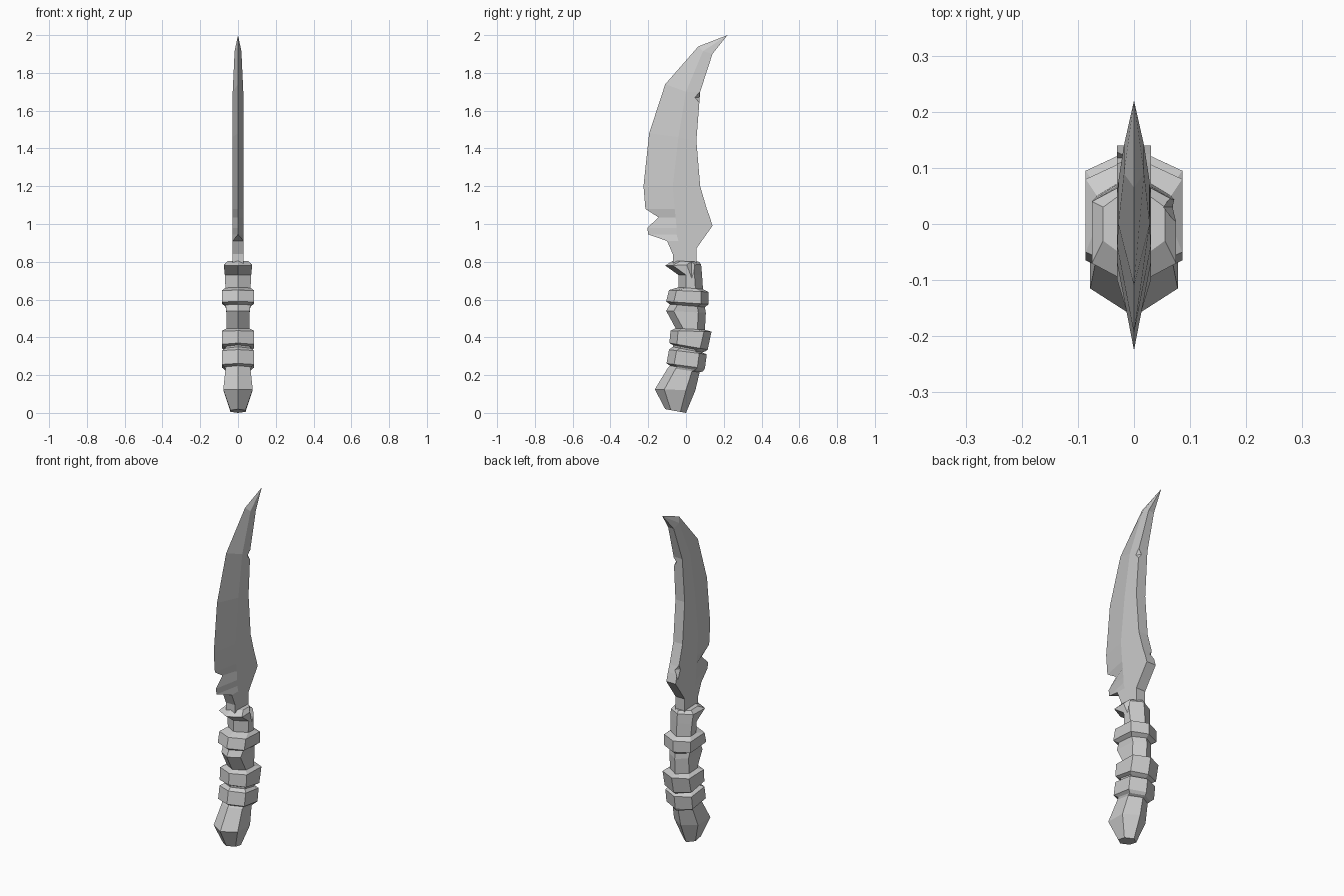
import bpy, bmesh

grey = bpy.data.materials.new("worn_grey")
grey.diffuse_color = (0.6, 0.6, 0.6, 1)


def finish(name, bm):
    bmesh.ops.remove_doubles(bm, verts=bm.verts, dist=0.0005)
    bmesh.ops.recalc_face_normals(bm, faces=bm.faces)
    me = bpy.data.meshes.new(name)
    bm.to_mesh(me)
    bm.free()
    me.materials.append(grey)
    ob = bpy.data.objects.new(name, me)
    bpy.context.collection.objects.link(ob)
    return ob


def loft(name, sections):
    """Skin six-sided sections from bottom to top and cap both ends."""
    bm = bmesh.new()
    rings = [[bm.verts.new(p) for p in s] for s in sections]
    for a, b in zip(rings, rings[1:]):
        for i in range(6):
            j = (i + 1) % 6
            bm.faces.new((a[i], a[j], b[j], b[i]))
    bm.faces.new(rings[0][::-1])
    bm.faces.new(rings[-1])
    return finish(name, bm)


def chip(ob, loc, size):
    """Knock an octahedral chip out of a part."""
    bm = bmesh.new()
    bmesh.ops.create_uvsphere(bm, u_segments=4, v_segments=2, radius=1)
    bmesh.ops.scale(bm, vec=size, verts=bm.verts)
    bmesh.ops.translate(bm, vec=loc, verts=bm.verts)
    cutter = finish("chip_cutter", bm)
    cutter.hide_render = True
    mod = ob.modifiers.new("chip", 'BOOLEAN')
    mod.operation = 'DIFFERENCE'
    mod.solver = 'EXACT'
    mod.object = cutter
    bpy.context.view_layer.objects.active = ob
    bpy.ops.object.modifier_apply(modifier=mod.name)
    bpy.data.objects.remove(cutter)


def blade_section(yf, zf, ym, zm, yb, zb, wf, w):
    # cutting edge in front, widest at the middle ridge, flat spine behind
    return [(-wf, yf, zf), (wf, yf, zf), (w, ym, zm),
            (w, yb, zb), (-w, yb, zb), (-w, ym, zm)]


def grip_section(yf, zf, yb, zb, w, d=0.04):
    # hexagon with a point at front and back, tilted from front to back
    def z(y):
        return zf + (zb - zf) * (y - yf) / (yb - yf)
    f, b = yf + d, yb - d
    return [(0, yf, zf), (w, f, z(f)), (w, b, z(b)),
            (0, yb, zb), (-w, b, z(b)), (-w, f, z(f))]


# Blade: tang, notched heel, belly, swept tip
blade = loft("blade", [blade_section(*r) for r in (
    (-0.07, 0.78, -0.03, 0.78, 0.055, 0.78, 0.03, 0.03),
    (-0.07, 0.84, -0.03, 0.85, 0.055, 0.87, 0.03, 0.03),
    (-0.10, 0.91, -0.04, 0.91, 0.09, 0.92, 0.03, 0.03),
    (-0.20, 0.945, -0.05, 0.945, 0.115, 0.955, 0, 0.03),
    (-0.205, 0.98, -0.05, 0.98, 0.14, 0.99, 0, 0.03),
    (-0.145, 1.035, -0.055, 1.035, 0.125, 1.04, 0, 0.03),
    (-0.215, 1.08, -0.06, 1.08, 0.11, 1.08, 0, 0.03),
    (-0.225, 1.20, -0.07, 1.20, 0.075, 1.20, 0, 0.03),
    (-0.195, 1.48, -0.04, 1.46, 0.055, 1.44, 0, 0.03),
    (-0.11, 1.74, 0.0, 1.70, 0.075, 1.70, 0, 0.028),
    (0.065, 1.94, 0.09, 1.915, 0.14, 1.90, 0, 0.018),
    (0.22, 2.0, 0.22, 2.0, 0.22, 2.0, 0, 0))])
chip(blade, (0.032, 0.072, 1.67), (0.022, 0.03, 0.035))
chip(blade, (-0.032, 0.118, 1.06), (0.022, 0.025, 0.06))

# Handle: pommel, two lower collars, grip, upper collar, flared top
handle = loft("handle", [grip_section(*r) for r in (
    (-0.11, 0.02, 0.0, 0.0, 0.04, 0.03),
    (-0.165, 0.125, 0.05, 0.12, 0.078, 0.05),
    (-0.095, 0.24, 0.072, 0.215, 0.066),
    (-0.085, 0.25, 0.09, 0.22, 0.07),
    (-0.103, 0.262, 0.10, 0.235, 0.085),
    (-0.09, 0.335, 0.11, 0.31, 0.085),
    (-0.07, 0.35, 0.085, 0.32, 0.066),
    (-0.07, 0.36, 0.10, 0.325, 0.068),
    (-0.088, 0.37, 0.115, 0.335, 0.086),
    (-0.082, 0.435, 0.135, 0.43, 0.086),
    (-0.055, 0.448, 0.10, 0.44, 0.062),
    (-0.105, 0.54, 0.105, 0.53, 0.062),
    (-0.085, 0.575, 0.10, 0.56, 0.066),
    (-0.105, 0.59, 0.12, 0.575, 0.086),
    (-0.09, 0.65, 0.12, 0.64, 0.086),
    (-0.04, 0.665, 0.09, 0.655, 0.066),
    (-0.04, 0.73, 0.085, 0.73, 0.07),
    (-0.11, 0.78, 0.08, 0.785, 0.075),
    (-0.07, 0.805, 0.07, 0.80, 0.055))])
chip(handle, (0.075, 0.03, 0.79), (0.025, 0.028, 0.1))
